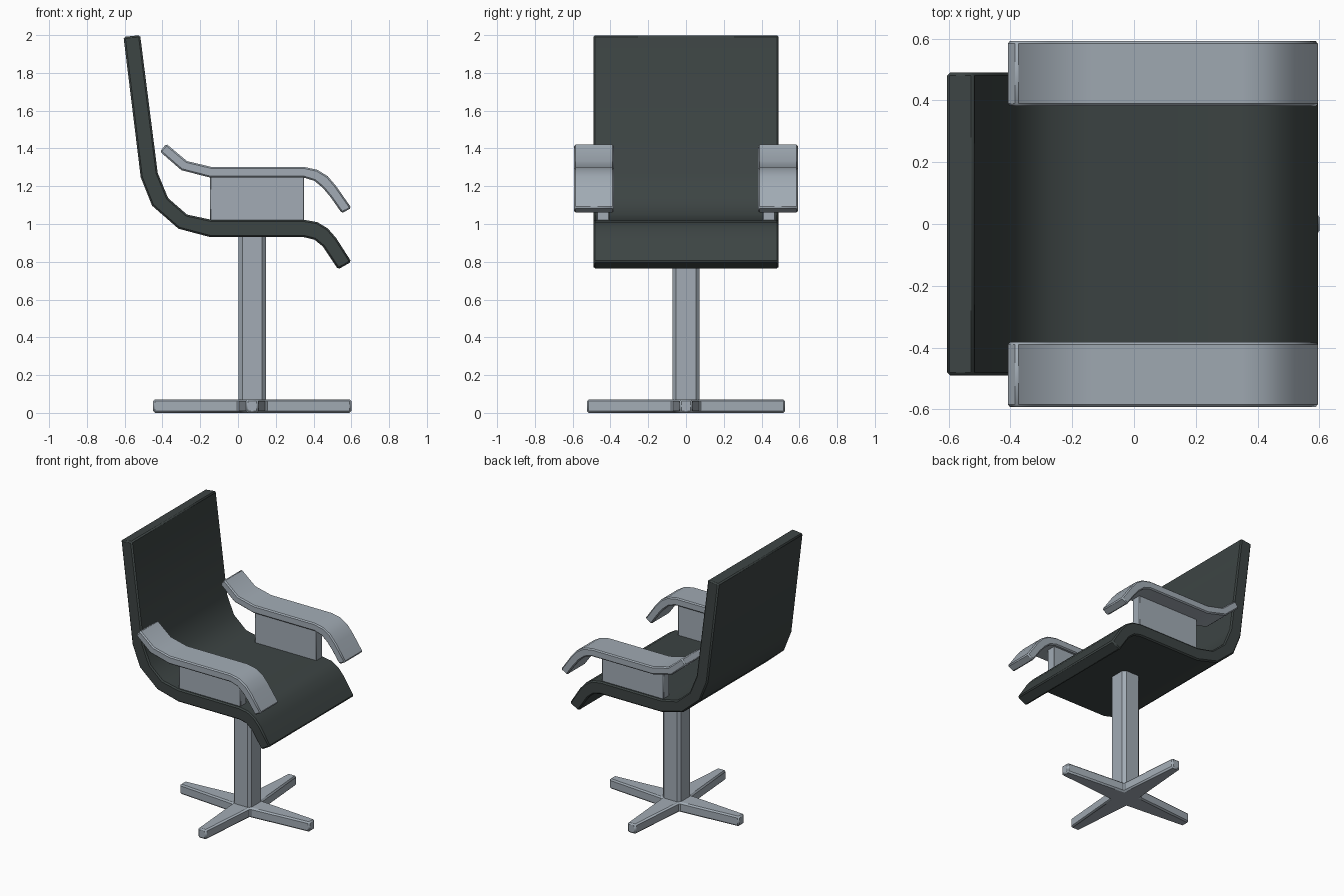
import bpy, bmesh, math
from mathutils import Vector

if "Cube" in bpy.data.objects:
    bpy.data.objects.remove(bpy.data.objects["Cube"])


def material(name, rgb):
    m = bpy.data.materials.new(name)
    m.diffuse_color = (*rgb, 1)
    m.use_nodes = True
    m.node_tree.nodes["Principled BSDF"].inputs["Base Color"].default_value = m.diffuse_color
    return m


DARK = material("dark upholstery", (0.046, 0.058, 0.057))
GREY = material("blue grey metal", (0.36, 0.41, 0.46))


def extrude_profile(name, points, direction, mat, bevel):
    """Extrude a closed outline, chamfer its sharp edges, shade smooth by angle."""
    bm = bmesh.new()
    face = bm.faces.new([bm.verts.new(p) for p in points])
    new = bmesh.ops.extrude_face_region(bm, geom=[face])["geom"]
    bmesh.ops.translate(bm, vec=Vector(direction),
                        verts=[g for g in new if isinstance(g, bmesh.types.BMVert)])
    bmesh.ops.recalc_face_normals(bm, faces=bm.faces)
    sharp = [e for e in bm.edges if e.calc_face_angle(0) > math.radians(50)]
    bmesh.ops.bevel(bm, geom=sharp, offset=bevel, offset_type='OFFSET',
                    segments=1, profile=0.5, affect='EDGES')
    me = bpy.data.meshes.new(name)
    bm.to_mesh(me)
    bm.free()
    me.materials.append(mat)
    ob = bpy.data.objects.new(name, me)
    bpy.context.collection.objects.link(ob)
    bpy.ops.object.select_all(action='DESELECT')
    ob.select_set(True)
    bpy.context.view_layer.objects.active = ob
    bpy.ops.object.shade_smooth_by_angle(angle=math.radians(40))
    return ob


def side_part(name, outline, y0, y1, mat, bevel):
    return extrude_profile(name, [(x, y0, z) for x, z in outline], (0, y1 - y0, 0), mat, bevel)


def flat_part(name, outline, z0, z1, mat, bevel):
    return extrude_profile(name, [(x, y, z0) for x, y in outline], (0, 0, z1 - z0), mat, bevel)


# Seat and backrest as one bent slab
seat_top = [(-0.518, 2.0), (-0.425, 1.27), (-0.37, 1.137), (-0.27, 1.05), (-0.14, 1.022),
            (0.35, 1.022), (0.42, 1.01), (0.475, 0.977), (0.52, 0.925), (0.6, 0.8)]
seat_under = [(0.53, 0.76), (0.45, 0.88), (0.405, 0.917), (0.35, 0.93), (-0.145, 0.93),
              (-0.315, 0.975), (-0.455, 1.097), (-0.515, 1.247), (-0.606, 1.99)]
side_part("seat_and_back", seat_top + seat_under, -0.49, 0.49, DARK, 0.009)

# Armrests and their support panels
arm_top = [(-0.38, 1.425), (-0.27, 1.333), (-0.14, 1.302), (0.35, 1.302),
           (0.42, 1.287), (0.475, 1.253), (0.52, 1.2), (0.6, 1.085)]
arm_under = [(0.55, 1.057), (0.49, 1.142), (0.45, 1.19), (0.405, 1.228), (0.35, 1.245),
             (-0.145, 1.245), (-0.3, 1.285), (-0.413, 1.383)]
panel = [(-0.148, 1.0), (0.35, 1.0), (0.35, 1.26), (-0.148, 1.26)]
for side, s in (("left", 1), ("right", -1)):
    side_part(side + "_armrest", arm_top + arm_under, 0.382 * s, 0.592 * s, GREY, 0.008)
    side_part(side + "_arm_support", panel, 0.405 * s, 0.472 * s, GREY, 0.004)

# Square post with chamfered corners
CX, H, C = 0.075, 0.0725, 0.02
post = []
for i in range(4):
    a = i * math.pi / 2
    for u, v in ((H, -H + C), (H, H - C)):
        post.append((CX + u * math.cos(a) - v * math.sin(a),
                     u * math.sin(a) + v * math.cos(a)))
flat_part("post", post, 0.03, 0.95, GREY, 0.002)

# Four-armed tapered base
star = []
for i in range(4):
    a = i * math.pi / 2
    for u, v in ((0.07, -0.07), (0.525, -0.033), (0.525, 0.033)):
        star.append((CX + u * math.cos(a) - v * math.sin(a),
                     u * math.sin(a) + v * math.cos(a)))
flat_part("star_base", star, 0.0, 0.072, GREY, 0.01)
